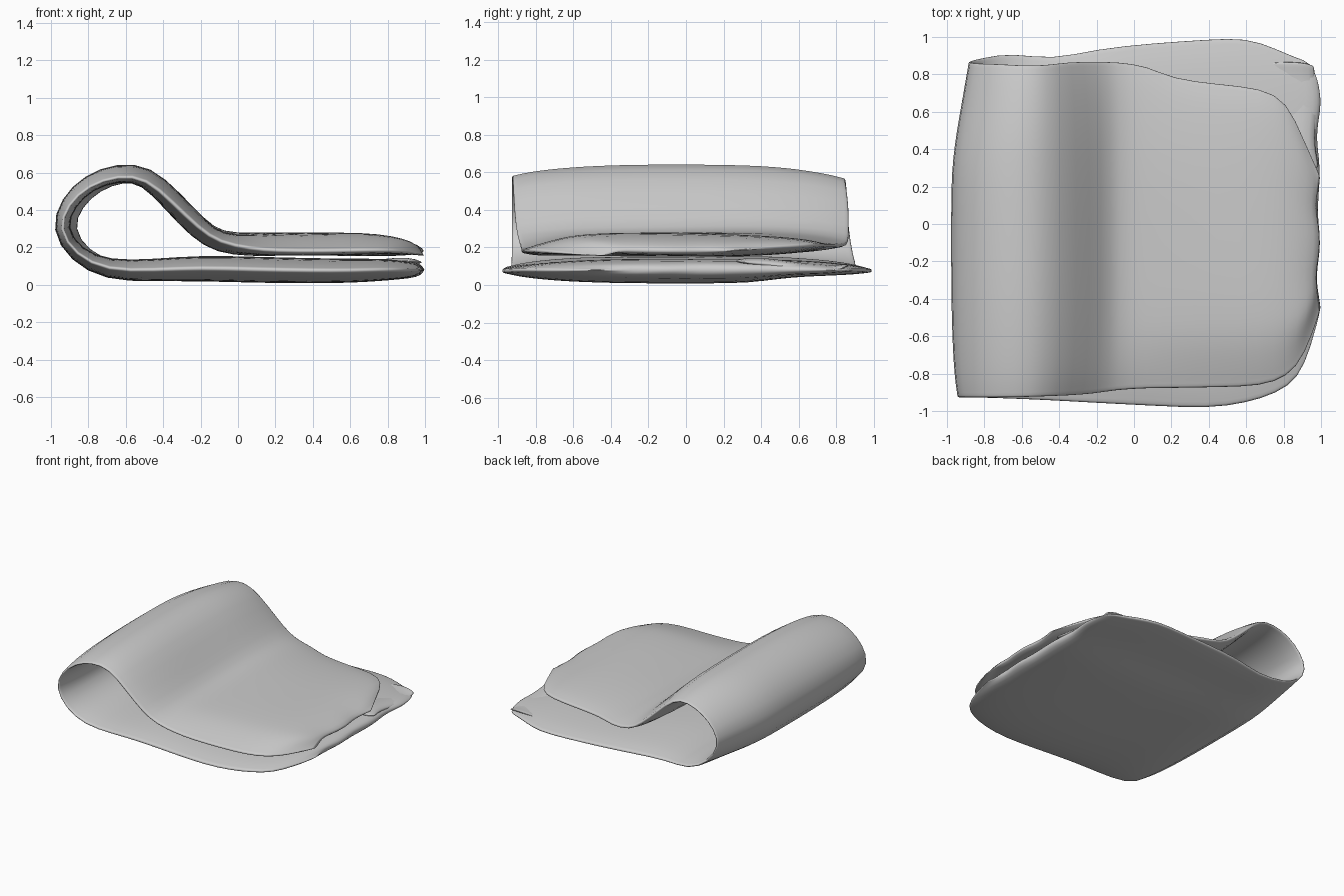
import bpy, bmesh, math
from mathutils import Vector

cube = bpy.data.objects.get("Cube")
if cube:
    bpy.data.objects.remove(cube, do_unlink=True)

cloth = bpy.data.materials.new("pale grey cloth")
cloth.use_nodes = True
tone = (0.6, 0.6, 0.6, 1)
cloth.diffuse_color = tone
cloth.node_tree.nodes["Principled BSDF"].inputs["Base Color"].default_value = tone


def smoothstep(a, b, value):
    f = min(max((value - a) / (b - a), 0), 1)
    return f * f * (3 - 2 * f)


def padded_sheet(name, stations, columns, bend):
    """Loft a padded sheet; a station is x, z, half thickness, front y, back y."""
    bm = bmesh.new()
    rows = []
    for i, (x, z, half, front, back) in enumerate(stations):
        before, after = stations[max(i - 1, 0)], stations[min(i + 1, len(stations) - 1)]
        along = Vector((after[0] - before[0], 0, after[1] - before[1])).normalized()
        normal = Vector((-along.z, 0, along.x))
        loop = []
        for k in range(2 * columns):
            angle = math.pi * (k + 0.5) / columns
            t = -math.cos(angle)
            t = math.copysign(abs(t) ** 0.8, t)
            side = 1 if math.sin(angle) > 0 else -1
            pad = half * max(1 - abs(t) ** 3, 0.05) ** 0.6
            y = front + (back - front) * (t + 1) / 2
            point = Vector((x, y, z)) + normal * side * pad
            loop.append(bm.verts.new(bend(point, t)))
        rows.append(loop)
    count = 2 * columns
    for a, b in zip(rows, rows[1:]):
        for k in range(count):
            n = (k + 1) % count
            bm.faces.new((a[k], a[n], b[n], b[k]))
    # close both ends with strips between the two skins
    for loop in (rows[0], rows[-1]):
        for k in range(columns - 1):
            bm.faces.new((loop[k], loop[k + 1], loop[-k - 2], loop[-k - 1]))
    bmesh.ops.recalc_face_normals(bm, faces=bm.faces)
    mesh = bpy.data.meshes.new(name)
    bm.to_mesh(mesh)
    bm.free()
    mesh.materials.append(cloth)
    obj = bpy.data.objects.new(name, mesh)
    bpy.context.collection.objects.link(obj)
    sub = obj.modifiers.new("soft cloth", 'SUBSURF')
    sub.levels = sub.render_levels = 1
    for poly in mesh.polygons:
        poly.use_smooth = True
    return obj


def drape(point, t):
    """Sag the roll towards its ends and ruffle the cloth a little."""
    x, y, z = point
    left = smoothstep(-0.3, -0.9, x) if x < -0.3 else 0
    left = smoothstep(0.3, 0.9, -x)
    x += 0.06 * left * smoothstep(0.2, 0.86, y)
    raised = smoothstep(0.25, 0.6, z)
    z -= raised * (0.02 * t * t + 0.015 * smoothstep(0.4, 0.9, y))
    right = smoothstep(0.75, 0.95, x)
    x -= right * 0.012 * (1 + math.sin(17 * y))
    if z > 0.15:
        z += 0.006 * math.sin(5 * x + 4 * y) * smoothstep(-0.6, 0, x)
        z -= 0.03 * smoothstep(0.6, 1, -t) * smoothstep(-0.2, 0.2, x)
    else:
        z += 0.03 * smoothstep(0.3, 0.6, y) * smoothstep(0.08, 0, z)
    return x, y, z


# Path of the folded cloth: bottom layer, around the roll, then the top flap
bottom_layer = [
    (1.0, 0.08, 0.015, -0.45, 0.76),
    (0.97, 0.08, 0.04, -0.66, 0.87),
    (0.88, 0.08, 0.05, -0.83, 0.89),
    (0.76, 0.08, 0.06, -0.91, 0.94),
    (0.6, 0.075, 0.065, -0.96, 1.0),
    (0.4, 0.075, 0.067, -0.99, 0.99),
    (0.1, 0.08, 0.07, -0.975, 0.97),
    (-0.2, 0.09, 0.07, -0.96, 0.94),
    (-0.45, 0.078, 0.06, -0.945, 0.88),
    (-0.7, 0.075, 0.055, -0.935, 0.92),
]
roll = [
    (-0.87, 0.16, 0.045, -0.93, 0.89),
    (-0.96, 0.3, 0.045, -0.93, 0.87),
    (-0.91, 0.44, 0.045, -0.93, 0.86),
    (-0.8, 0.55, 0.045, -0.93, 0.86),
    (-0.64, 0.605, 0.05, -0.93, 0.85),
    (-0.49, 0.59, 0.055, -0.925, 0.85),
    (-0.35, 0.45, 0.06, -0.92, 0.87),
    (-0.21, 0.3, 0.06, -0.91, 0.87),
    (-0.1, 0.225, 0.055, -0.89, 0.87),
]
top_flap = [
    (0.07, 0.215, 0.06, -0.88, 0.85),
    (0.2, 0.215, 0.06, -0.88, 0.78),
    (0.45, 0.215, 0.06, -0.875, 0.75),
    (0.68, 0.215, 0.06, -0.87, 0.73),
    (0.82, 0.21, 0.052, -0.82, 0.66),
    (0.93, 0.2, 0.037, -0.71, 0.45),
    (1.0, 0.185, 0.012, -0.45, 0.25),
]
padded_sheet("folded_cloth", bottom_layer + roll + top_flap, 18, drape)


# Crumpled tuck along the back right edge of the bottom layer
def crumple(point, t):
    x, y, z = point
    fall = smoothstep(0.3, 0.75, y)
    z -= 0.045 * fall - 0.04 * smoothstep(0.75, 0.95, y)
    x -= 0.012 * (1 + math.sin(17 * y))
    return x, y, z


tuck = [
    (0.7, 0.12, 0.015, 0.34, 0.86),
    (0.8, 0.125, 0.025, 0.28, 0.87),
    (0.92, 0.13, 0.028, 0.25, 0.87),
    (0.99, 0.12, 0.015, 0.3, 0.85),
]
padded_sheet("tucked_corner", tuck, 10, crumple)
